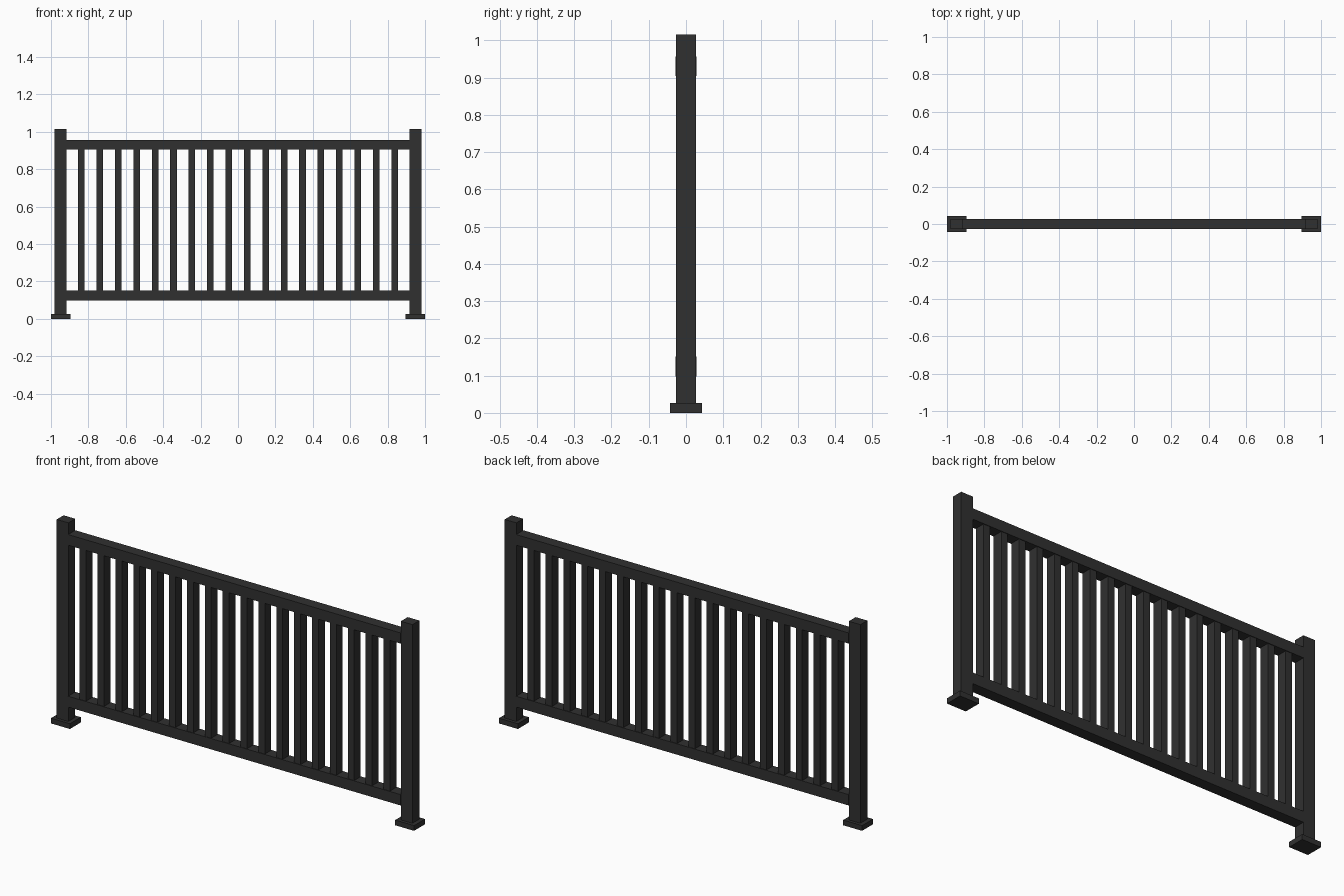
import bpy

if "Cube" in bpy.data.objects:
    bpy.data.objects.remove(bpy.data.objects["Cube"])


def box(name, x, z0, z1, width, depth):
    """Box centred on x and y = 0, spanning z0 to z1."""
    bpy.ops.mesh.primitive_cube_add(size=1, location=(x, 0, (z0 + z1) / 2))
    ob = bpy.context.object
    ob.name = name
    ob.scale = (width, depth, z1 - z0)
    bpy.ops.object.transform_apply(location=False, rotation=False, scale=True)
    ob.data.materials.append(metal)
    return ob


# Dark painted metal
metal = bpy.data.materials.new("dark_metal")
metal.diffuse_color = (0.03, 0.03, 0.03, 1)
metal.use_nodes = True
metal.node_tree.nodes["Principled BSDF"].inputs["Base Color"].default_value = metal.diffuse_color

# Posts with their base plates
POST_X = 0.948
for side, s in (("left", -1), ("right", 1)):
    box(f"{side}_base_plate", s * POST_X, 0, 0.026, 0.104, 0.086)
    box(f"{side}_post", s * POST_X, 0.026, 1.015, 0.064, 0.054)

# Horizontal rails between the posts
RAIL_LENGTH = 2 * (POST_X - 0.032)
box("bottom_rail", 0, 0.098, 0.152, RAIL_LENGTH, 0.056)
box("top_rail", 0, 0.904, 0.957, RAIL_LENGTH, 0.056)

# Evenly spaced balusters
COUNT, SPACING = 18, 0.0985
for i in range(COUNT):
    x = (i - (COUNT - 1) / 2) * SPACING
    box(f"baluster_{i + 1:02d}", x, 0.152, 0.904, 0.035, 0.05)
